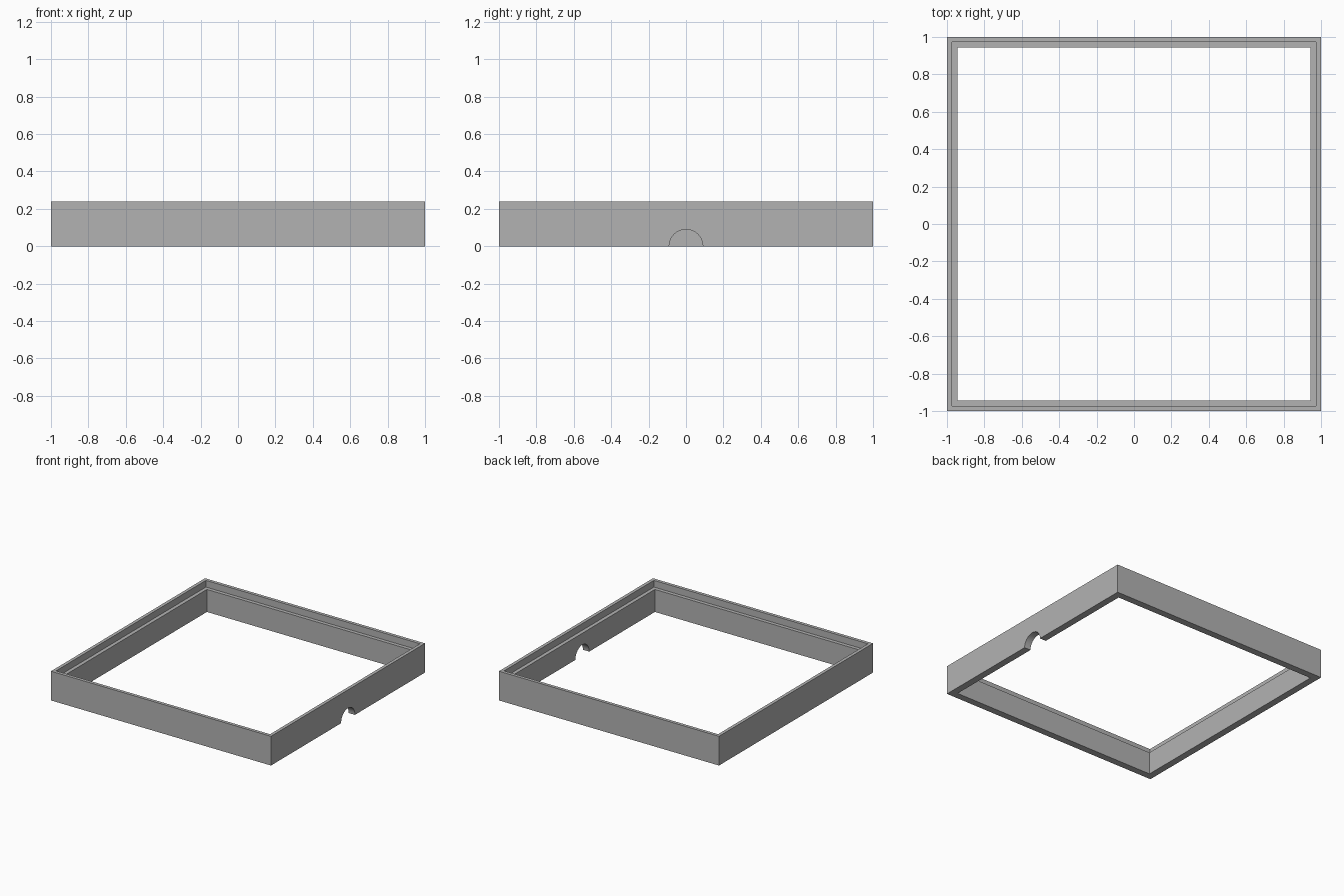
import bpy, bmesh, math

if "Cube" in bpy.data.objects:
    bpy.data.objects.remove(bpy.data.objects["Cube"])

grey = bpy.data.materials.new("grey")
grey.diffuse_color = (0.45, 0.45, 0.45, 1)
grey.use_nodes = True
grey.node_tree.nodes["Principled BSDF"].inputs["Base Color"].default_value = grey.diffuse_color

# Square frame: stepped wall section (half width, height) swept round four corners
section = [(1.0, 0.0), (1.0, 0.24), (0.973, 0.24), (0.973, 0.185), (0.943, 0.185), (0.943, 0.0)]
corners = [(-1, -1), (1, -1), (1, 1), (-1, 1)]
bm = bmesh.new()
rings = [[bm.verts.new((cx * r, cy * r, z)) for r, z in section] for cx, cy in corners]
n = len(section)
for i in range(4):
    a, b = rings[i], rings[(i + 1) % 4]
    for j in range(n):
        k = (j + 1) % n
        bm.faces.new((a[j], b[j], b[k], a[k]))
bmesh.ops.recalc_face_normals(bm, faces=bm.faces)
mesh = bpy.data.meshes.new("frame")
bm.to_mesh(mesh)
bm.free()
frame = bpy.data.objects.new("frame", mesh)
bpy.context.collection.objects.link(frame)
mesh.materials.append(grey)

# Half-round cable notch through the bottom of the right wall
bpy.ops.mesh.primitive_cylinder_add(vertices=48, radius=0.09, depth=0.3,
                                    location=(1, 0, 0), rotation=(0, math.pi / 2, 0))
cutter = bpy.context.object
cutter.name = "notch_cutter"
cutter.data.materials.append(grey)
bpy.context.view_layer.objects.active = frame
cut = frame.modifiers.new("notch", 'BOOLEAN')
cut.operation = 'DIFFERENCE'
cut.solver = 'EXACT'
cut.object = cutter
bpy.ops.object.modifier_apply(modifier=cut.name)
bpy.data.objects.remove(cutter, do_unlink=True)

# Smooth the notch arc, keep the edges sharp
bpy.ops.object.select_all(action='DESELECT')
frame.select_set(True)
bpy.ops.object.shade_smooth_by_angle(angle=math.radians(30))
